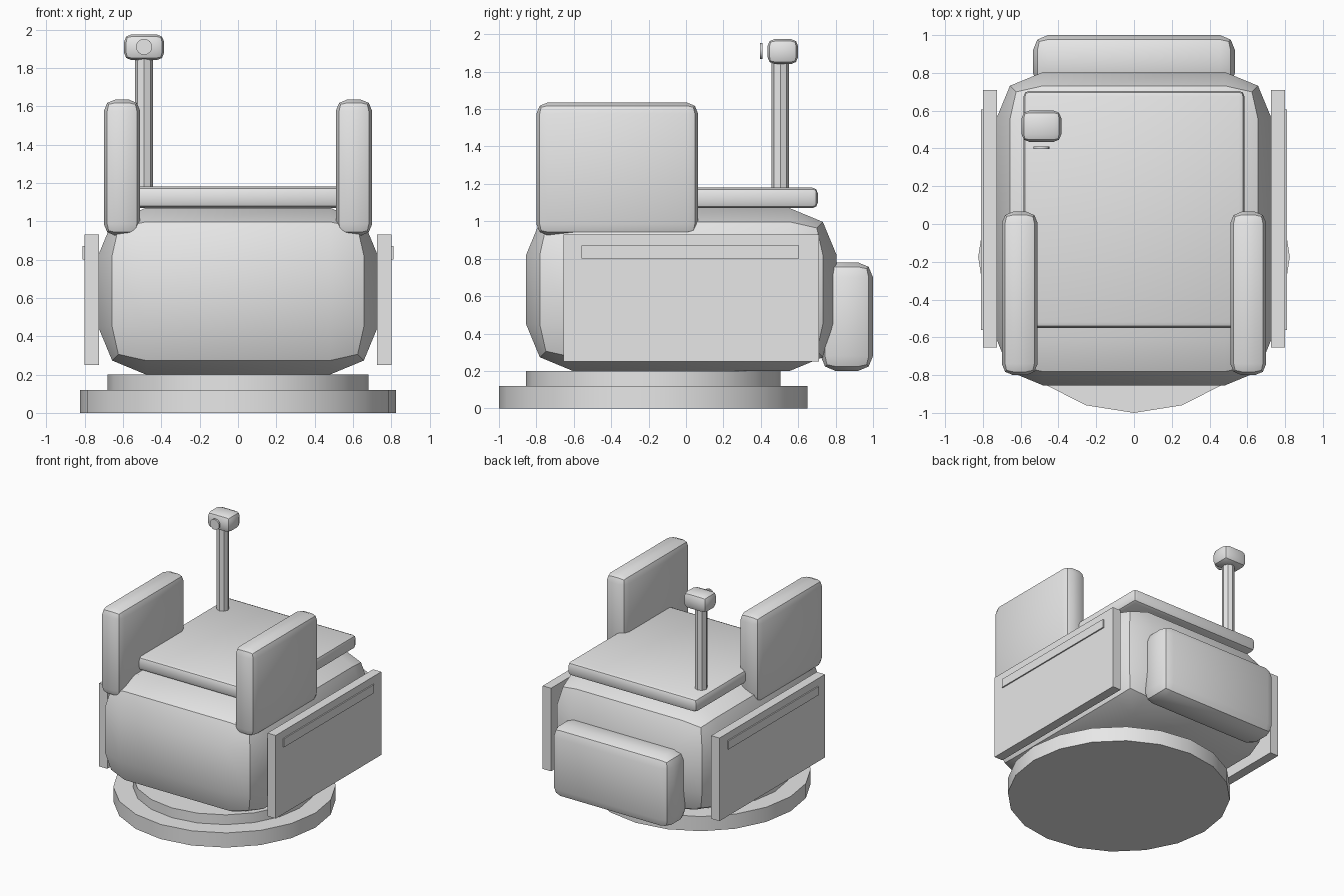
import bpy
import math

cube = bpy.data.objects.get("Cube")
if cube:
    bpy.data.objects.remove(cube, do_unlink=True)

# Single light grey finish
grey = bpy.data.materials.new("light_grey")
grey.use_nodes = True
GREY = (0.8, 0.8, 0.8, 1)
grey.diffuse_color = GREY
for node in grey.node_tree.nodes:
    if node.type == 'BSDF_PRINCIPLED':
        node.inputs["Base Color"].default_value = GREY


def finish(name, bevel=0):
    ob = bpy.context.object
    ob.name = ob.data.name = name
    ob.data.materials.append(grey)
    if bevel:
        mod = ob.modifiers.new("rounded_edges", 'BEVEL')
        mod.width = bevel
        mod.segments = 2
        mod.limit_method = 'NONE'
        bpy.ops.object.modifier_apply(modifier=mod.name)
    bpy.ops.object.shade_smooth_by_angle(angle=math.radians(30))
    return ob


def box(name, x, y, z, bevel=0):
    """Box from (min, max) pairs, with optional rounded edges."""
    spans = (x, y, z)
    bpy.ops.mesh.primitive_cube_add(size=1, location=[(a + b) / 2 for a, b in spans])
    bpy.context.object.scale = [b - a for a, b in spans]
    bpy.ops.object.transform_apply(location=False, rotation=False, scale=True)
    return finish(name, bevel)


def cylinder(name, radius, depth, sides, centre, tilt=0):
    bpy.ops.mesh.primitive_cylinder_add(vertices=sides, radius=radius, depth=depth,
                                        location=centre, rotation=(tilt, 0, 0))
    return finish(name)


# Round stepped base
cylinder("base_disc", 0.825, 0.12, 20, (0, -0.175, 0.06))
cylinder("base_step", 0.68, 0.08, 20, (0, -0.175, 0.16))

# Main body, top plate and rear pack
box("body", (-0.73, 0.73), (-0.855, 0.805), (0.2, 1.07), 0.25)
box("top_plate", (-0.585, 0.585), (-0.55, 0.705), (1.07, 1.18), 0.03)
box("rear_pack", (-0.535, 0.535), (0.72, 1.0), (0.2, 0.78), 0.08)

# Paired side parts
for side, s in (("left", 1), ("right", -1)):
    def span(a, b):
        return sorted((s * a, s * b))
    box(side + "_shield", span(0.51, 0.7), (-0.8, 0.065), (0.925, 1.635), 0.06)
    box(side + "_side_panel", span(0.725, 0.8), (-0.655, 0.71), (0.25, 0.93))
    box(side + "_panel_strip", span(0.79, 0.81), (-0.56, 0.605), (0.8, 0.87))

# Mast with sensor head and lens
cylinder("mast", 0.047, 0.7, 8, (-0.49, 0.505, 1.5))
box("sensor_head", (-0.595, -0.385), (0.435, 0.6), (1.84, 1.975), 0.04)
cylinder("sensor_lens", 0.042, 0.014, 16, (-0.49, 0.403, 1.91), math.pi / 2)
